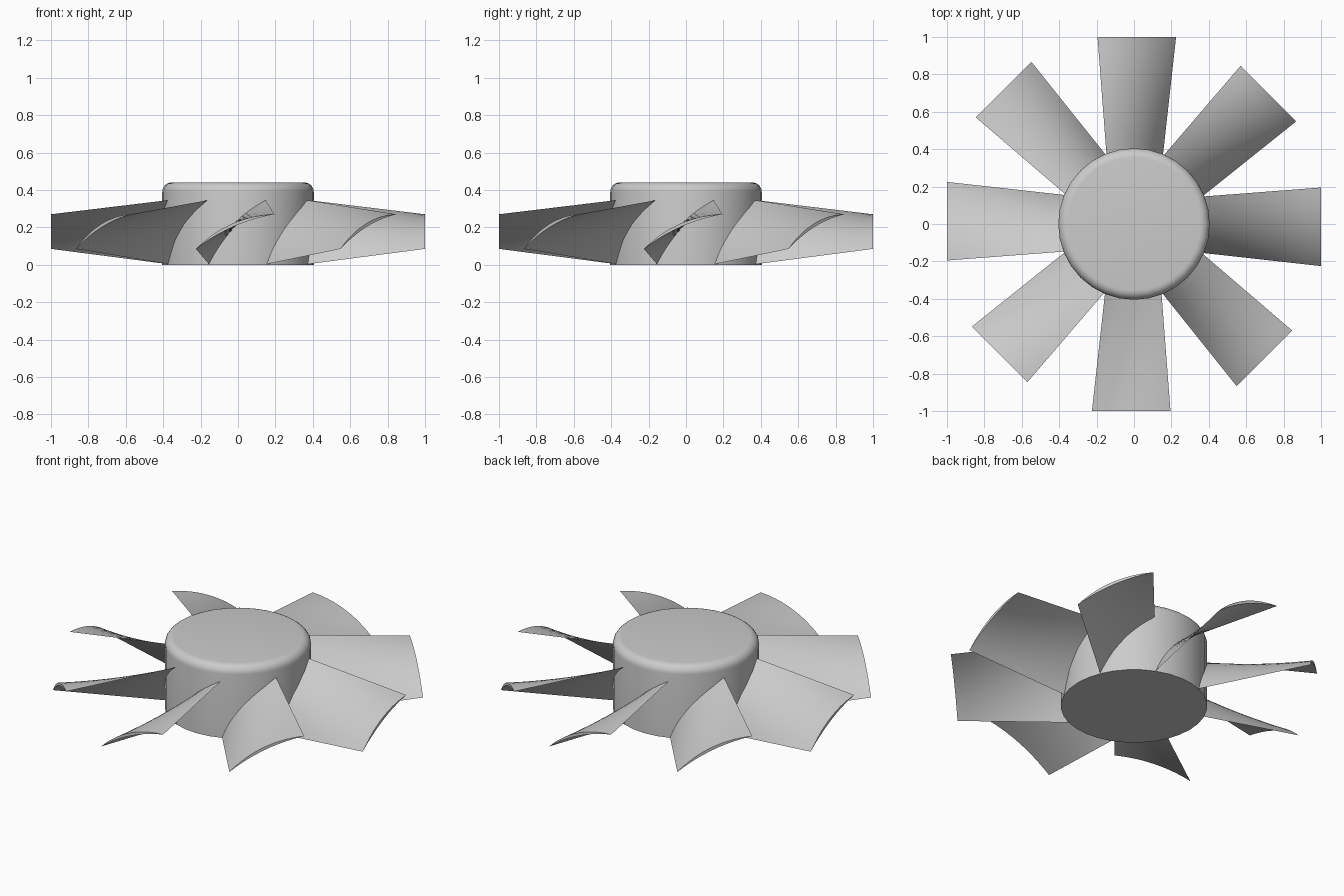
import bpy, bmesh, math
from mathutils import Vector

cube = bpy.data.objects.get("Cube")
if cube:
    bpy.data.objects.remove(cube, do_unlink=True)

BLADES = 8
HUB_R, HUB_TOP, FILLET = 0.405, 0.44, 0.05
ROOT_Y, TIP_Y = 0.37, 1.0

grey = bpy.data.materials.new("light_grey")
grey.use_nodes = True
colour = (0.6, 0.6, 0.6, 1)
grey.diffuse_color = colour
grey.node_tree.nodes["Principled BSDF"].inputs["Base Color"].default_value = colour


def add_object(name, mesh):
    obj = bpy.data.objects.new(name, mesh)
    bpy.context.collection.objects.link(obj)
    return obj


def finish(bm, name):
    bmesh.ops.recalc_face_normals(bm, faces=bm.faces)
    mesh = bpy.data.meshes.new(name)
    bm.to_mesh(mesh)
    bm.free()
    mesh.materials.append(grey)
    return mesh


def smooth(obj):
    bpy.ops.object.select_all(action='DESELECT')
    obj.select_set(True)
    bpy.context.view_layer.objects.active = obj
    bpy.ops.object.shade_smooth_by_angle(angle=math.radians(35))


# Hub: closed drum with a rounded upper rim
bm = bmesh.new()
bmesh.ops.create_cone(bm, cap_ends=True, segments=32,
                      radius1=HUB_R, radius2=HUB_R, depth=HUB_TOP)
bmesh.ops.translate(bm, verts=bm.verts, vec=(0, 0, HUB_TOP / 2))
rim = [e for e in bm.edges if all(v.co.z > HUB_TOP - 0.01 for v in e.verts)]
bmesh.ops.bevel(bm, geom=rim, offset=FILLET, segments=6, profile=0.5, affect='EDGES')
smooth(add_object("hub", finish(bm, "hub")))


def arc(start, end, bulge, t):
    """Point on a cambered section, in (x, z)."""
    a, b = Vector(start), Vector(end)
    chord = (b - a).normalized()
    return a.lerp(b, t) + Vector((-chord.y, chord.x)) * bulge * 4 * t * (1 - t)


# Blade: lens-shaped cambered section swept from hub to tip
def blade_mesh(steps=14, spans=8):
    outline = [(i / steps, 0.045) for i in range(steps + 1)]
    outline += [(i / steps, 0.028) for i in range(steps - 1, 0, -1)]
    bm = bmesh.new()
    rings = [[] for _ in range(spans + 1)]
    for t, bulge in outline:
        root = arc((-0.155, 0.003), (0.147, 0.346), bulge, t)
        tip = arc((-0.225, 0.085), (0.195, 0.27), bulge, t)
        # Root follows the round hub, just beneath its surface
        first = (math.sqrt((HUB_R - 0.015) ** 2 - root.x ** 2) - ROOT_Y) / (TIP_Y - ROOT_Y)
        for j, ring in enumerate(rings):
            s = first + (1 - first) * j / spans
            p = root.lerp(tip, s)
            ring.append(bm.verts.new((p.x, -ROOT_Y - s * (TIP_Y - ROOT_Y), p.y)))
    count = len(outline)
    for inner, outer in zip(rings, rings[1:]):
        for i in range(count):
            k = (i + 1) % count
            bm.faces.new((inner[i], inner[k], outer[k], outer[i]))
    # Close both ends with strips across the section
    for ring in (rings[0], rings[-1]):
        for i in range(steps):
            quad = [ring[i], ring[i + 1], ring[-i - 1], ring[-i]]
            bm.faces.new(list(dict.fromkeys(quad)))
    return finish(bm, "blade")


mesh = blade_mesh()
for n in range(BLADES):
    blade = add_object(f"blade_{n + 1}", mesh)
    blade.rotation_euler.z = n * math.tau / BLADES
    if n == 0:
        smooth(blade)
